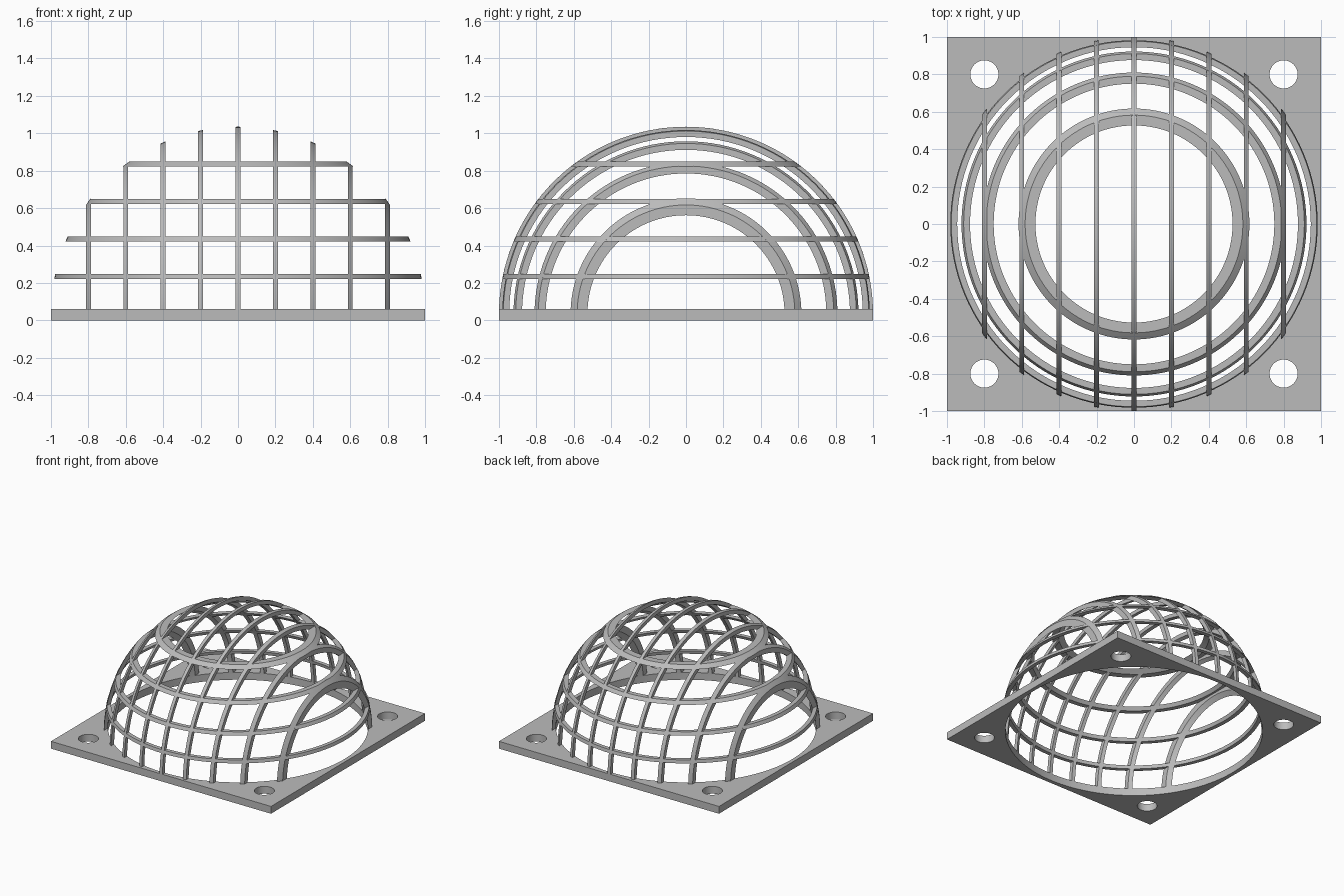
import bpy, bmesh
from math import sin, cos, pi, sqrt, radians

if "Cube" in bpy.data.objects:
    bpy.data.objects.remove(bpy.data.objects["Cube"])

CENTRE_Z = 0.035       # centre of the dome sphere
OUTER, INNER = 1.0, 0.969
HALF = 0.0132          # half width of every bar
BASE_H = 0.06

grey = bpy.data.materials.new("plain_grey")
grey.use_nodes = True
colour = (0.5, 0.5, 0.5, 1)
grey.diffuse_color = colour
grey.node_tree.nodes["Principled BSDF"].inputs["Base Color"].default_value = colour


def select(obj):
    bpy.ops.object.select_all(action='DESELECT')
    obj.select_set(True)
    bpy.context.view_layer.objects.active = obj


def shell_slice(name, offset, upright):
    """Slice of the spherical shell: a half hoop about x, or a full ring about z."""
    steps = 64 if upright else 128
    near, far = offset - HALF, offset + HALF
    section = [(sqrt(r * r - a * a), a) for r, a in
               ((OUTER, near), (OUTER, offset), (OUTER, far),
                (INNER, far), (INNER, offset), (INNER, near))]
    bm = bmesh.new()
    loops = []
    for i in range(steps + 1 if upright else steps):
        t = (pi if upright else 2 * pi) * i / steps
        loops.append([bm.verts.new((a, r * cos(t), r * sin(t)) if upright
                                   else (r * cos(t), r * sin(t), a))
                      for r, a in section])
    n = len(section)
    pairs = list(zip(loops, loops[1:]))
    if upright:
        bm.faces.new(loops[0])
        bm.faces.new(loops[-1])
    else:
        pairs.append((loops[-1], loops[0]))
    for p, q in pairs:
        for k in range(n):
            bm.faces.new((p[k], p[(k + 1) % n], q[(k + 1) % n], q[k]))
    bmesh.ops.recalc_face_normals(bm, faces=bm.faces)
    mesh = bpy.data.meshes.new(name)
    bm.to_mesh(mesh)
    bm.free()
    mesh.materials.append(grey)
    obj = bpy.data.objects.new(name, mesh)
    obj.location.z = CENTRE_Z
    bpy.context.collection.objects.link(obj)
    select(obj)
    bpy.ops.object.shade_smooth_by_angle(angle=radians(30))


# Dome bars: upright hoops across the width, level rings up the height
for i in range(-4, 5):
    shell_slice(f"upright_hoop_{i + 5}", i * 0.2, True)
for i in range(1, 5):
    shell_slice(f"level_ring_{i}", i * 0.2, False)


# Base plate: square outline with a large opening and four bolt holes
def circle(x, y, r, count):
    return [(x + r * cos(2 * pi * i / count), y + r * sin(2 * pi * i / count))
            for i in range(count)]


outlines = [[(-1, -1), (1, -1), (1, 1), (-1, 1)], circle(0, 0, INNER, 128)]
outlines += [circle(sx * 0.8, sy * 0.8, 0.075, 40) for sx in (-1, 1) for sy in (-1, 1)]
curve = bpy.data.curves.new("base_plate", 'CURVE')
curve.dimensions = '2D'
curve.fill_mode = 'BOTH'
curve.extrude = BASE_H / 2
for points in outlines:
    spline = curve.splines.new('POLY')
    spline.points.add(len(points) - 1)
    for p, (x, y) in zip(spline.points, points):
        p.co = (x, y, 0, 1)
    spline.use_cyclic_u = True
curve.materials.append(grey)
base = bpy.data.objects.new("base_plate", curve)
base.location.z = BASE_H / 2
bpy.context.collection.objects.link(base)
select(base)
bpy.ops.object.convert(target='MESH')
base = bpy.context.object
bm = bmesh.new()
bm.from_mesh(base.data)
bmesh.ops.remove_doubles(bm, verts=bm.verts, dist=0.0001)
bmesh.ops.recalc_face_normals(bm, faces=bm.faces)
bm.to_mesh(base.data)
bm.free()
bpy.ops.object.shade_smooth_by_angle(angle=radians(30))
